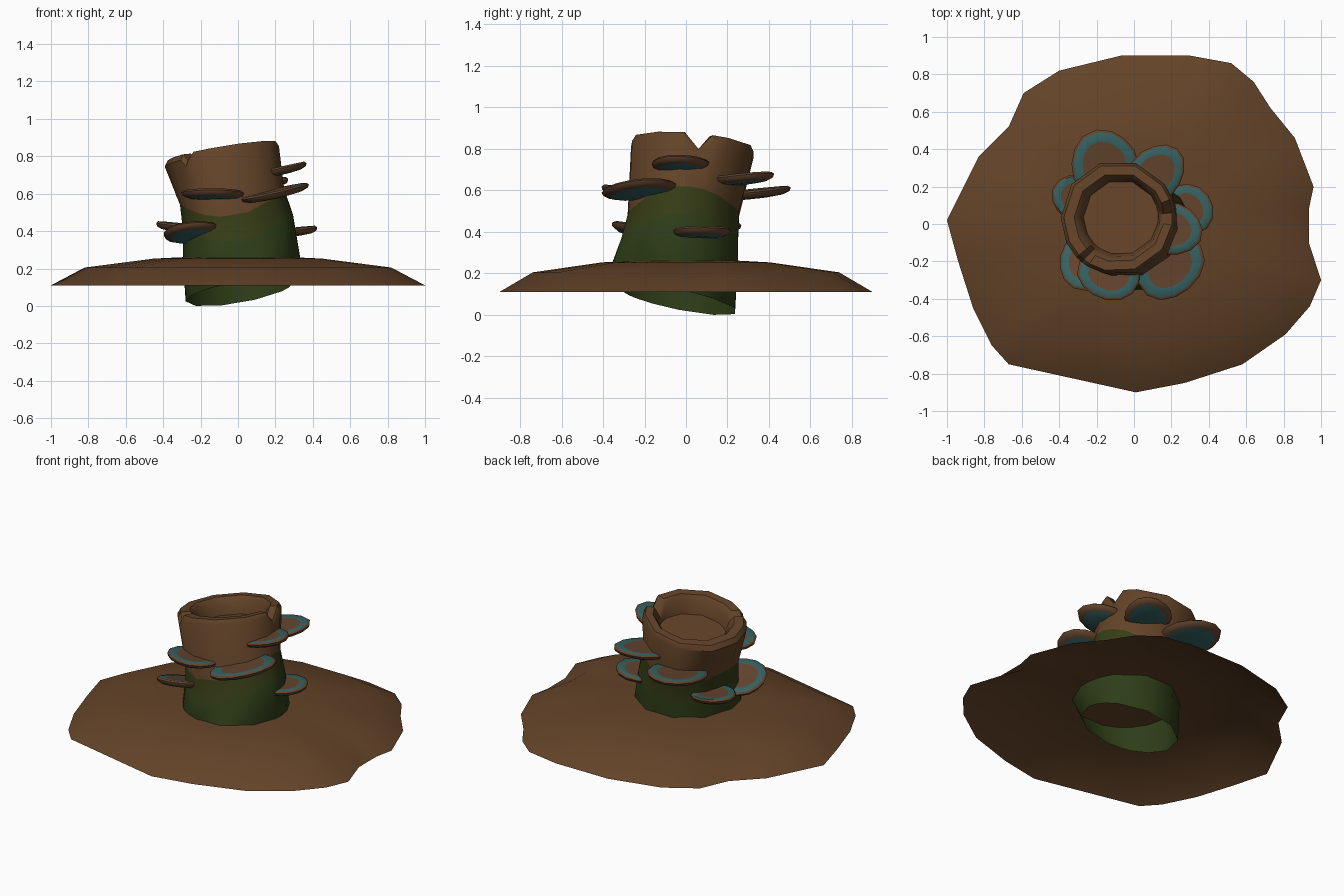
import bpy, math
from mathutils import Vector, Matrix

if "Cube" in bpy.data.objects:
    bpy.data.objects.remove(bpy.data.objects["Cube"])


def material(name, rgb):
    m = bpy.data.materials.new(name)
    m.diffuse_color = (*rgb, 1)
    m.use_nodes = True
    m.node_tree.nodes["Principled BSDF"].inputs["Base Color"].default_value = m.diffuse_color
    return m


bark = material("bark brown", (0.125, 0.056, 0.021))
moss = material("dark moss green", (0.028, 0.047, 0.009))
moss_top = material("olive moss", (0.037, 0.045, 0.008))
fungus = material("fungus brown", (0.125, 0.058, 0.027))
teal = material("fungus teal", (0.038, 0.12, 0.12))


def loft(name, rings, mats, row_mats, smooth=40, cap_start=None, cap_end=None):
    """Skin counter-clockwise rings; row_mats gives the slot of each band."""
    n = len(rings[0])
    verts = [v for r in rings for v in r]
    faces, slots = [], []
    for k in range(len(rings) - 1):
        for i in range(n):
            j = (i + 1) % n
            faces.append((k * n + i, k * n + j, (k + 1) * n + j, (k + 1) * n + i))
            slots.append(row_mats[k])
    for cap, ring, base in ((cap_start, rings[0], 0), (cap_end, rings[-1], (len(rings) - 1) * n)):
        if cap is None:
            continue
        c = len(verts)
        verts.append(sum((Vector(v) for v in ring), Vector()) / n)
        for i in range(n):
            j = (i + 1) % n
            faces.append((base + j, base + i, c) if base == 0 else (base + i, base + j, c))
            slots.append(cap)
    me = bpy.data.meshes.new(name)
    me.from_pydata([tuple(v) for v in verts], [], faces)
    for m in mats:
        me.materials.append(m)
    me.polygons.foreach_set("material_index", slots)
    ob = bpy.data.objects.new(name, me)
    bpy.context.collection.objects.link(ob)
    bpy.ops.object.select_all(action='DESELECT')
    bpy.context.view_layer.objects.active = ob
    ob.select_set(True)
    bpy.ops.object.shade_smooth_by_angle(angle=math.radians(smooth))
    return ob


# Ground mound: ragged outline shrunk upward into a low dome, open below
outline = [(-1, .02), (-.94, -.2), (-.86, -.45), (-.76, -.65), (-.67, -.75), (-.33, -.825),
           (.01, -.9), (.27, -.85), (.58, -.75), (.81, -.59), (.94, -.44), (1, -.3),
           (.935, -.1), (.935, .08), (.96, .2), (.86, .46), (.73, .62), (.64, .76),
           (.52, .86), (.3, .9), (-.07, .9), (-.4, .82), (-.59, .7), (-.67, .52), (-.83, .36)]
dome = [[(x * s, y * s, z) for x, y in outline]
        for s, z in ((1, .11), (.82, .205), (.45, .253), (.2, .265))]
loft("ground_mound", dome, [bark], [0, 0, 0], cap_end=0)

# Leaning hollow stump, with two notches broken in the rim
angles = [-8, 5, 19, 36, 72, 108, 144, 180, 206, 224, 231, 238, 256, 288, 324]
notches = {5: .075, 231: .04}


def stump_ring(cx, cy, r, height):
    ring = []
    for a in angles:
        t = math.radians(a)
        x, y = cx + r * math.cos(t), cy + r * math.sin(t)
        ring.append((x, y, height(x, y, a)))
    return ring


def rim(drop, notched=1):
    return lambda x, y, a: (.827 + .17 * (x + .09) - .09 * (y - .035) - drop
                            - notched * notches.get(a, 0))


def moss_line(x, y, a):
    t = math.radians(a)
    return .53 + .04 * math.cos(t) + .05 * math.cos(2 * t)


stump = [
    stump_ring(.005, -.035, .285, lambda x, y, a: max(0, .065 + .17 * x - .2 * y)),
    stump_ring(.02, -.05, .315, lambda x, y, a: .25),
    stump_ring(0, -.03, .295, lambda x, y, a: moss_line(x, y, a) - .13),
    stump_ring(-.03, -.01, .28, moss_line),
    stump_ring(-.085, .033, .307, rim(.03)),
    stump_ring(-.085, .035, .29, rim(0)),
    stump_ring(-.08, .035, .24, rim(0)),
    stump_ring(-.075, .035, .215, rim(.03)),
    stump_ring(-.07, .035, .2, rim(.11, 0)),
]
loft("hollow_stump", stump, [bark, moss, moss_top], [1, 1, 2, 0, 0, 0, 0, 0], cap_end=0)


# Bracket fungus: flattened disc with a teal band above and teal gills below
def shelf(number, x, y, z, facing, half_width, reach, tilt=0, rise=6):
    mat = (Matrix.Translation((x, y, z)) @ Matrix.Rotation(math.radians(facing), 4, 'Z')
           @ Matrix.Rotation(math.radians(tilt), 4, 'X')
           @ Matrix.Rotation(math.radians(-rise), 4, 'Y'))
    rings = []
    for s, h in ((.4, -.03), (.78, -.024), (.96, -.012), (1, .004), (.93, .014), (.66, .012)):
        ring = []
        for i in range(14):
            t = 2 * math.pi * i / 14
            wob = s * (1 + .035 * math.sin(3 * t + number))
            ring.append(mat @ Vector((reach * wob * math.cos(t), half_width * wob * math.sin(t), h)))
        rings.append(ring)
    loft(f"bracket_fungus_{number}", rings, [fungus, teal], [1, 0, 0, 0, 1],
         smooth=50, cap_start=1, cap_end=0)


shelves = [
    (-.16, .32, .59, 102, .18, .185),
    (.12, .27, .66, 50, .14, .17),
    (.20, -.03, .725, 0, .14, .17, 0, 12),
    (.27, .07, .40, 10, .14, .16),
    (.19, -.22, .605, -48, .20, .17, 11),
    (-.13, -.26, .60, -98, .17, .15),
    (-.25, -.21, .395, 218, .16, .15, 17),
    (-.30, .14, .425, 163, .13, .14),
]
for k, s in enumerate(shelves, 1):
    shelf(k, *s)
